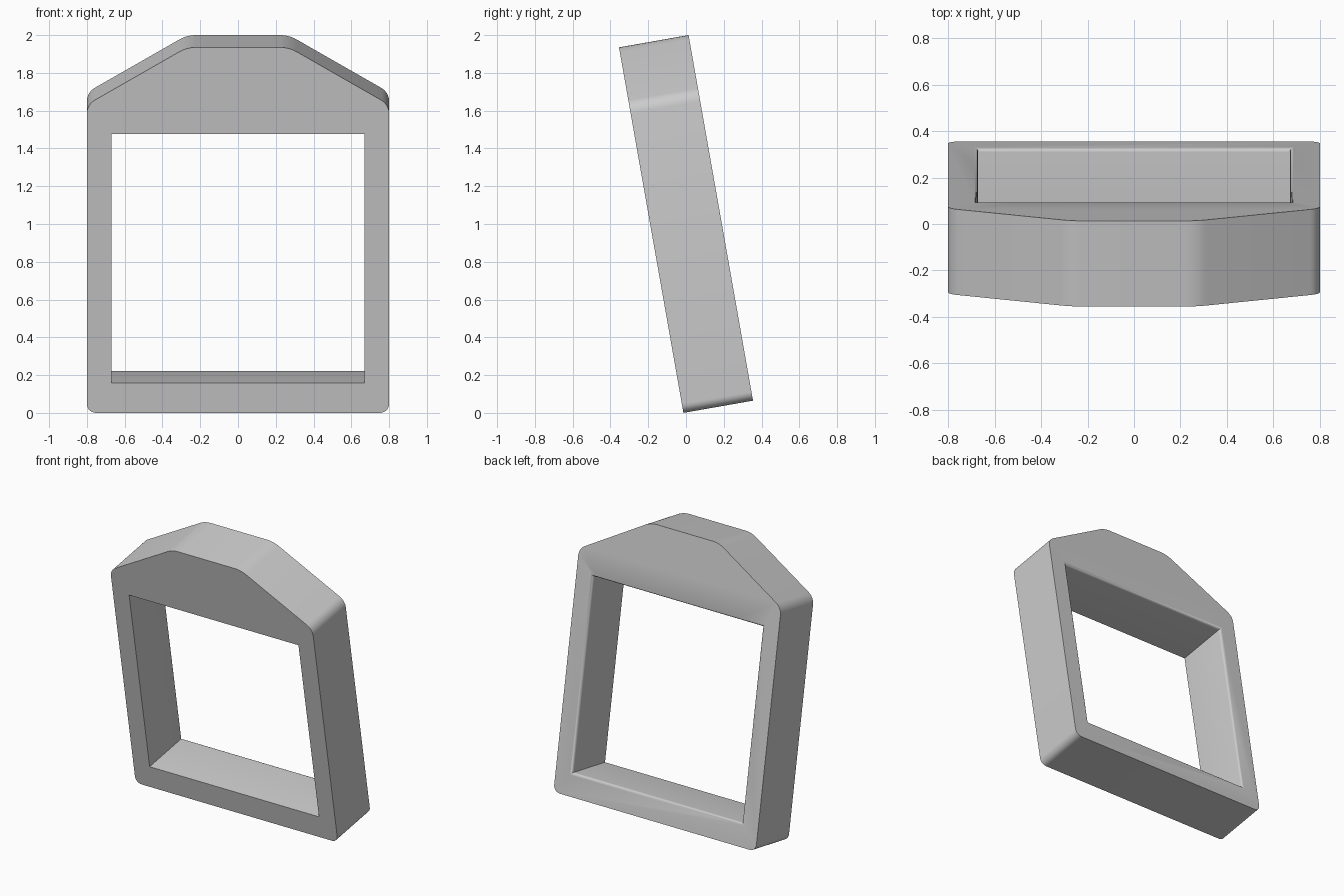
import bpy, bmesh, math
from mathutils import Vector, Matrix

if "Cube" in bpy.data.objects:
    bpy.data.objects.remove(bpy.data.objects["Cube"])

TILT = math.radians(10)
DEPTH, HEIGHT, HALF = 0.374, 1.965, 0.8
HOLE_X, HOLE_LOW, HOLE_TOP = 0.67, 0.162, 1.498
LIP = 0.018


def rounded(points, cut, seg=6):
    """Round every corner of a closed outline with a tangent arc."""
    out = []
    for i, p in enumerate(points):
        p = Vector(p)
        d0 = (Vector(points[i - 1]) - p).normalized()
        d1 = (Vector(points[(i + 1) % len(points)]) - p).normalized()
        half = d0.angle(d1) / 2
        radius = cut * math.tan(half)
        centre = p + (d0 + d1).normalized() * (cut / math.cos(half))
        a = p + d0 * cut - centre
        b = p + d1 * cut - centre
        sweep = a.angle(b)
        for k in range(seg + 1):
            t = k / seg
            v = (a * math.sin((1 - t) * sweep) + b * math.sin(t * sweep)) / math.sin(sweep)
            out.append(centre + v.normalized() * radius)
    return out


def loft(name, rings):
    """Closed solid through rings given as (depth, [(x, z), ...])."""
    bm = bmesh.new()
    loops = [[bm.verts.new((x, y, z)) for x, z in pts] for y, pts in rings]
    for a, b in zip(loops, loops[1:]):
        for i in range(len(a)):
            j = (i + 1) % len(a)
            bm.faces.new((a[i], a[j], b[j], b[i]))
    bm.faces.new(loops[0])
    bm.faces.new(loops[-1])
    bmesh.ops.recalc_face_normals(bm, faces=bm.faces)
    # lean the solid forward and centre it front to back
    y0 = (HEIGHT * math.sin(TILT) - DEPTH * math.cos(TILT)) / 2
    bm.transform(Matrix.Translation((0, y0, 0)) @ Matrix.Rotation(TILT, 4, 'X'))
    mesh = bpy.data.meshes.new(name)
    bm.to_mesh(mesh)
    bm.free()
    obj = bpy.data.objects.new(name, mesh)
    bpy.context.collection.objects.link(obj)
    return obj


# Frame body with sloped shoulders
right = [(HALF, 0), (HALF, 1.657), (0.27, HEIGHT)]
outline = rounded(right + [(-x, z) for x, z in reversed(right)], 0.048)
frame = loft("tilted_frame", [(0, outline), (DEPTH, outline)])


# Window opening, with a small rounded lip on the back edge
def window(grow):
    x, lo, hi = HOLE_X + grow, HOLE_LOW - grow, HOLE_TOP + grow
    return [(-x, lo), (x, lo), (x, hi), (-x, hi)]


rings = [(-0.1, window(0))]
for k in range(5):
    a = math.radians(80) * k / 4
    rings.append((DEPTH - LIP + LIP * math.sin(a) / math.sin(math.radians(80)),
                  window(LIP * (1 - math.cos(a)))))
rings.append((DEPTH + 0.01, window(LIP * 1.8)))
cutter = loft("window_cutter", rings)

mod = frame.modifiers.new("window", 'BOOLEAN')
mod.operation, mod.solver, mod.object = 'DIFFERENCE', 'EXACT', cutter
bpy.context.view_layer.objects.active = frame
frame.select_set(True)
bpy.ops.object.modifier_apply(modifier=mod.name)
bpy.data.objects.remove(cutter, do_unlink=True)
bpy.ops.object.shade_smooth_by_angle(angle=math.radians(30))
